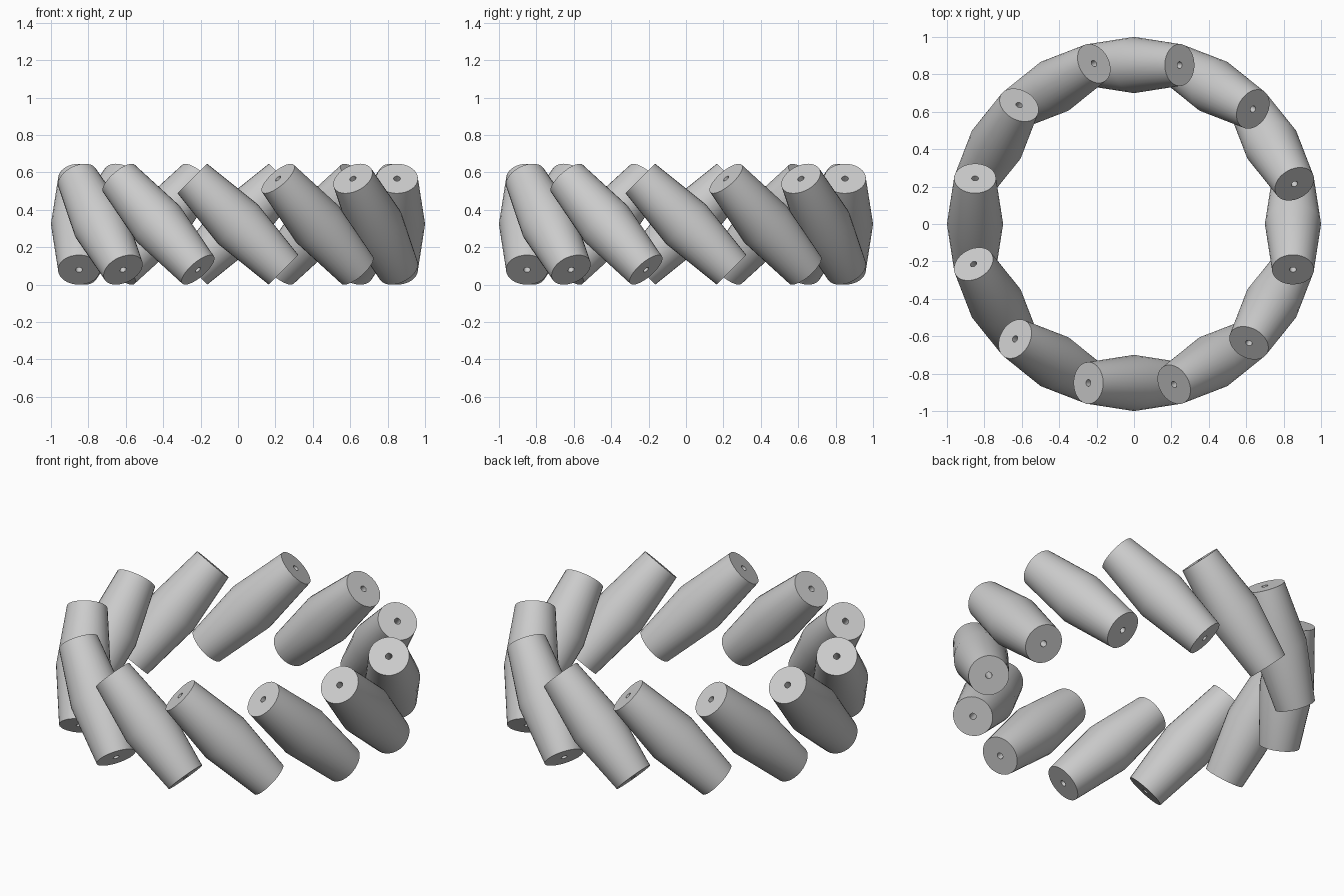
import bpy, bmesh, math
from mathutils import Matrix

if "Cube" in bpy.data.objects:
    bpy.data.objects.remove(bpy.data.objects["Cube"])

COUNT = 12        # beads in the bracelet
RING_R = 0.85     # ring radius to bead centres
HALF = 0.345      # half length of a bead
SEG = 32

# Closed bead profile (radius, height): tapered barrel with a thin bore
PROFILE = [(0.018, -HALF), (0.112, -HALF), (0.15, 0), (0.112, HALF), (0.018, HALF)]


def bead_mesh():
    bm = bmesh.new()
    rings = []
    for r, z in PROFILE:
        rings.append([bm.verts.new((r * math.cos(2 * math.pi * i / SEG),
                                    r * math.sin(2 * math.pi * i / SEG), z))
                      for i in range(SEG)])
    for k in range(len(rings)):
        a, b = rings[k], rings[(k + 1) % len(rings)]
        for i in range(SEG):
            j = (i + 1) % SEG
            bm.faces.new((a[i], a[j], b[j], b[i]))
    bmesh.ops.recalc_face_normals(bm, faces=bm.faces)
    mesh = bpy.data.meshes.new("bead")
    bm.to_mesh(mesh)
    bm.free()
    return mesh


mesh = bead_mesh()

# Ring of beads, each leaning 45 degrees along the ring
for n in range(COUNT):
    bead = bpy.data.objects.new(f"bead_{n + 1}", mesh)
    bpy.context.collection.objects.link(bead)
    bead.matrix_world = (Matrix.Rotation(2 * math.pi * n / COUNT, 4, 'Z')
                         @ Matrix.Translation((RING_R, 0, 0.323))
                         @ Matrix.Rotation(math.radians(45), 4, 'X'))
    if n == 0:
        bpy.context.view_layer.objects.active = bead
        bead.select_set(True)
        bpy.ops.object.shade_smooth_by_angle(angle=math.radians(40))
        bead.select_set(False)
